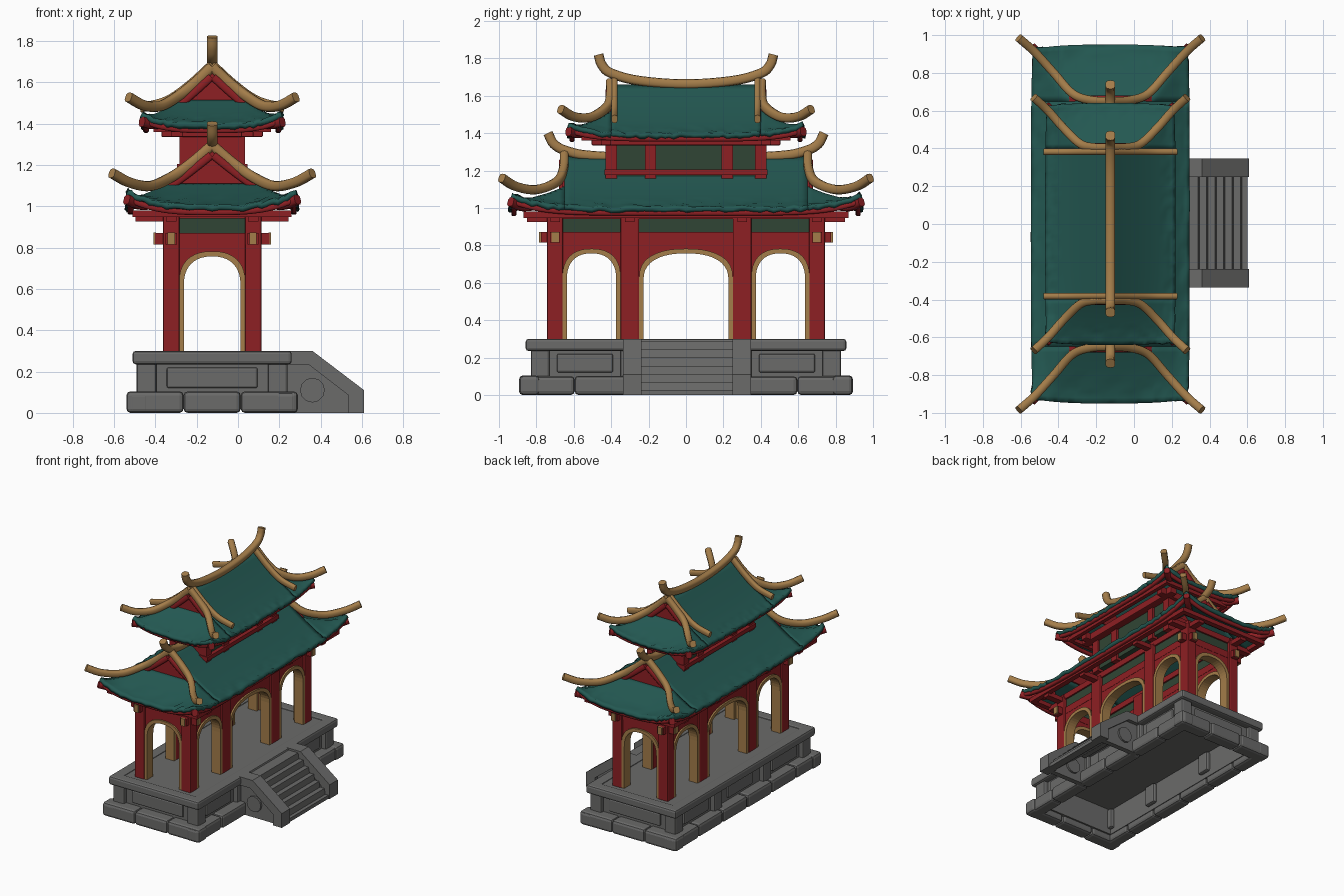
import bpy, bmesh, math, random
from mathutils import Vector

if "Cube" in bpy.data.objects:
    bpy.data.objects.remove(bpy.data.objects["Cube"])
random.seed(4)
CX = -0.125          # centre line of the pavilion

def material(name, col):
    m = bpy.data.materials.new(name)
    m.diffuse_color = (*col, 1)
    m.use_nodes = True
    m.node_tree.nodes["Principled BSDF"].inputs["Base Color"].default_value = m.diffuse_color
    return m
RED = material("lacquer_red", (0.27, 0.014, 0.017))
TEAL = material("tile_teal", (0.017, 0.098, 0.084))
GOLD = material("gold_trim", (0.37, 0.205, 0.068))
STONE = material("grey_stone", (0.145, 0.145, 0.142))
PANEL = material("dark_green_panel", (0.03, 0.06, 0.035))

def add(name, verts, faces, mat, smooth=False, cx=CX):
    me = bpy.data.meshes.new(name)
    me.from_pydata([tuple(v) for v in verts], [], faces)
    bm = bmesh.new(); bm.from_mesh(me)
    bmesh.ops.recalc_face_normals(bm, faces=bm.faces)
    bm.to_mesh(me); bm.free()
    me.materials.append(mat)
    for p in me.polygons:
        p.use_smooth = smooth
    o = bpy.data.objects.new(name, me)
    o.location.x = cx
    bpy.context.collection.objects.link(o)
    return o

def box(name, x0, x1, y0, y1, z0, z1, mat, bevel=0, cx=CX):
    v = [(x, y, z) for x in (x0, x1) for y in (y0, y1) for z in (z0, z1)]
    f = [(0, 1, 3, 2), (4, 6, 7, 5), (0, 4, 5, 1), (2, 3, 7, 6), (0, 2, 6, 4), (1, 5, 7, 3)]
    o = add(name, v, f, mat, cx=cx)
    if bevel:
        b = o.modifiers.new("bevel", 'BEVEL')
        b.width, b.segments = bevel, 2
    return o

def prism(name, pts, axis, pos, depth, mat, cx=CX):
    """Extrude a profile (horizontal, z) along axis, centred on pos."""
    n = len(pts)
    v = []
    for d in (pos - depth / 2, pos + depth / 2):
        v += [(d, p, z) if axis == 'x' else (p, d, z) for p, z in pts]
    f = [tuple(range(n)), tuple(range(2 * n - 1, n - 1, -1))]
    f += [(i, (i + 1) % n, n + (i + 1) % n, n + i) for i in range(n)]
    return add(name, v, f, mat, cx=cx)

def tube(name, pts, w, h, mat, steps=6, sides=10):
    """Sweep an oval section along a smoothed path."""
    P = [Vector(p) for p in pts]
    P = [2 * P[0] - P[1]] + P + [2 * P[-1] - P[-2]]
    path = []
    for a, b, c, d in zip(P, P[1:], P[2:], P[3:]):
        for k in range(steps):
            t = k / steps
            path.append(0.5 * (2 * b + (c - a) * t + (2 * a - 5 * b + 4 * c - d) * t * t
                               + (3 * b - a - 3 * c + d) * t ** 3))
    path.append(P[-2])
    v, f = [], []
    for i, p in enumerate(path):
        t = (path[min(i + 1, len(path) - 1)] - path[max(i - 1, 0)]).normalized()
        s = t.cross(Vector((0, 0, 1))).normalized()
        u = s.cross(t)
        for k in range(sides):
            a = 2 * math.pi * (k + .5) / sides
            sq = lambda q: math.copysign(abs(q) ** 0.7, q)
            v.append(p + s * sq(math.cos(a)) * w / 2 + u * sq(math.sin(a)) * h / 2)
    m = len(path)
    for i in range(m - 1):
        for k in range(sides):
            k2 = (k + 1) % sides
            f.append((i * sides + k, i * sides + k2, (i + 1) * sides + k2, (i + 1) * sides + k))
    f += [tuple(range(sides)), tuple(range((m - 1) * sides, m * sides))]
    o = add(name, v, f, mat, True)
    for p in o.data.polygons[-2:]:
        p.use_smooth = False
    return o

# ---- stone base: footing blocks, recessed wall, posts, rim and floor
BX, BY = 0.415, 0.893
for s in (-1, 1):
    for i in range(6):
        y0 = -BY + i * 2 * BY / 6
        j = random.uniform(-.012, 0)
        box("footing_side", *sorted((s * (BX - .11), s * (BX + j))), y0, y0 + 2 * BY / 6, 0, .105 + j / 2, STONE, .02)
    for i in range(3):
        x0 = -BX + i * 2 * BX / 3
        j = random.uniform(-.012, 0)
        box("footing_end", x0, x0 + 2 * BX / 3, *sorted((s * (BY - .11), s * (BY + j))), 0, .105 + j / 2, STONE, .02)
    box("base_wall_side", *sorted((s * .30, s * .33)), -.80, .80, .05, .25, STONE)
    box("base_wall_end", -.33, .33, *sorted((s * .77, s * .80)), .05, .25, STONE)
    box("rim_side", *sorted((s * .30, s * .385)), -.857, .857, .235, .30, STONE, .015)
    box("rim_end", -.385, .385, *sorted((s * .77, s * .857)), .235, .30, STONE, .015)
    for y in (-.78, -.3, .3, .78):
        box("base_post", *sorted((s * .27, s * .365)), y - .05, y + .05, .09, .245, STONE, .012)
    for y in (-.54, 0, .54):
        box("base_panel", *sorted((s * .32, s * .345)), y - .15, y + .15, .12, .22, STONE, .01)
    box("end_panel", -.22, .22, *sorted((s * .79, s * .812)), .12, .22, STONE, .01)
box("floor", -.32, .32, -.79, .79, .25, .292, STONE)

# ---- staircase on the right side
steps = [(.26, .285)]
for i in range(6):
    x, z = .34 + i * .045, .285 - i * .043
    steps += [(x, z), (x + .008, z - .043)]
steps += [(.60, .027), (.60, 0), (.54, 0), (.30, .20), (.26, .20)]
prism("stair_steps", steps, 'y', .005, .49, STONE, 0)
for y in (-.287, .298):
    rail = [(.23, .30), (.36, .30), (.61, .11), (.61, 0), (.535, 0), (.535, .085), (.34, .235), (.23, .235)]
    prism("stair_cheek", rail, 'y', y, .10, STONE, 0)
    prism("stair_side_panel", [(.23, .25), (.34, .25), (.55, .09), (.55, 0), (.23, 0)], 'y', y, .04, STONE, 0)
    prism("stair_scroll", [(.36 + .06 * math.cos(a * math.pi / 6), .11 + .06 * math.sin(a * math.pi / 6))
                           for a in range(12)], 'y', y, .07, STONE, 0)

# ---- columns
COLX = .198
for sx in (-1, 1):
    for y, w in ((-.70, .043), (-.30, .05), (.30, .05), (.70, .043)):
        box("column", sx * COLX - .04, sx * COLX + .04, y - w, y + w, .285, .96, RED, .008)

# ---- arches between columns
def arch(axis, mid, half, pos):
    def curve(h, top, rise):
        return [(mid - h, .29)] + [(mid - h * math.copysign(abs(math.cos(a)) ** .85, math.cos(a)),
                top - rise + rise * math.sin(a) ** .85) for a in [math.pi * k / 20 for k in range(21)]] + [(mid + h, .29)]
    outer, inner = curve(half, .782, .15), curve(half - .023, .757, .14)
    prism("arch_trim", outer + inner[::-1], axis, pos, .075, GOLD)
    prism("arch_wall", outer[1:-1] + [(mid + half, .83), (mid - half, .83)], axis, pos, .05, RED)
for s in (-1, 1):
    arch('y', 0, .16, s * .70)
    arch('x', 0, .25, s * COLX)
    for m in (-.505, .505):
        arch('x', m, .155, s * COLX)
    # tie beams with gold ends, frieze panels and top plates
    box("tie_beam_long", s * COLX - .027, s * COLX + .027, -.775, .775, .815, .87, RED)
    box("tie_beam_cross", -.277, .277, s * .70 - .027, s * .70 + .027, .815, .87, RED)
    box("frieze_long", s * COLX - .018, s * COLX + .018, -.68, .68, .87, .945, PANEL)
    box("frieze_cross", -.19, .19, s * .70 - .018, s * .70 + .018, .87, .945, PANEL)
    box("top_plate_long", s * COLX - .03, s * COLX + .03, -.74, .74, .94, .985, RED)
    box("top_plate_cross", -.23, .23, s * .70 - .03, s * .70 + .03, .94, .985, RED)
    for t in (-1, 1):
        box("beam_cap", s * COLX - .017, s * COLX + .017, *sorted((t * .77, t * .785)), .815, .872, GOLD)
        box("beam_cap", *sorted((s * .272, s * .285)), t * .70 - .02, t * .70 + .02, .815, .872, GOLD)
    # purlins and outriggers carrying the lower eave
    box("purlin_long", *sorted((s * .345, s * .385)), -.87, .87, .947, .98, RED)
    box("purlin_end", -.385, .385, *sorted((s * .83, s * .87)), .947, .98, RED)
    for y in (-.70, -.30, .30, .70):
        box("outrigger", *sorted((s * .2, s * .37)), y - .025, y + .025, .925, .96, RED)
    for x in (-COLX, COLX):
        box("outrigger_end", x - .025, x + .025, *sorted((s * .70, s * .85)), .925, .96, RED)

# ---- curved hip-and-gable roof
def roof(tag, a, b, gx, gy, ze, zr, lift, k):
    def point(x, y, jitter=True):
        us = gx + max(0, abs(y) - gy) / (b - gy) * (a - gx) if abs(y) >= gy + 1e-6 else 0
        u = max(abs(x), us)
        pq = (abs(x) / a) ** 3 * (abs(y) / b) ** k
        z = ze + (zr - ze) * max(0, 1 - u / a) ** 1.25 + lift * pq
        if jitter and u > .8 * a:
            z += random.uniform(-.011, .006) * (u / a) ** 4
        return (x * (1 - .03 * pq), y * (1 - .025 * pq), z)
    n = 10
    side = [gx + (a - gx) * i / n for i in range(n + 1)]
    mid = [gx * i / 6 for i in range(6)]
    half = mid + side
    xs = [-x for x in half[:0:-1]] + half
    skirt = [gy + 2e-6 + (b - gy) * i / n for i in range(n + 1)]
    rows = {"main": [-gy + 2 * gy * i / 36 for i in range(37)],
            "front_skirt": [-y for y in skirt[::-1]], "back_skirt": skirt}
    for part, ys in rows.items():
        w = len(xs)
        v = [point(x, y) for y in ys for x in xs]
        f = [(j * w + i, j * w + i + 1, (j + 1) * w + i + 1, (j + 1) * w + i)
             for j in range(len(ys) - 1) for i in range(w - 1)]
        o = add(f"{tag}_roof_{part}", v, f, TEAL, True)
        if sum(p.normal.z for p in o.data.polygons) < 0:
            o.data.flip_normals()
        m = o.modifiers.new("thickness", 'SOLIDIFY')
        m.thickness, m.offset = .026, -1
    base = ze + (zr - ze) * (1 - gx / a) ** 1.25 - .02
    for s in (-1, 1):
        # gable wall and barge boards
        tri = [(x, point(x, 0)[2]) for x in xs if abs(x) <= gx + 1e-6]
        prism(tag + "_gable", [(-gx, base)] + tri + [(gx, base)], 'y', s * (gy - .005), .03, RED)
        for t in (-1, 1):
            tube(tag + "_barge_board", [(t * x, s * (gy + .015), point(x, 0)[2] - .03) for x in (.005, gx / 2, gx * .95)],
                 .03, .04, RED, 3, 8)
            # corner hip rafter
            tube(tag + "_hip_rafter", [(t * x, s * y, point(x, y, False)[2] - .045) for x, y in
                 ((a * .55, b - .45 * a), (a * .8, b - .2 * a), (a * .985, b - .012))], .045, .05, RED, 4, 8)
        # red fascia under the eaves
        tube(tag + "_fascia_side", [(s * (a - .025), y, point(a - .02, y, False)[2] - .038)
             for y in [b * .96 * q / 8 for q in range(-8, 9)]], .03, .03, RED, 2, 8)
        tube(tag + "_fascia_end", [(x, s * (b - .03), point(x, b - .02, False)[2] - .038)
             for x in [a * .95 * q / 6 for q in range(-6, 7)]], .03, .03, RED, 2, 8)

roof("lower", .42, .95, .22, .65, 1.005, 1.28, .08, 6)
roof("upper", .345, .64, .16, .40, 1.40, 1.66, .06, 5)

# ---- gold ridges
LOW = [(0, .65, 1.295), (.1, .655, 1.21), (.2, .69, 1.14), (.3, .80, 1.098), (.4, .91, 1.115), (.485, .985, 1.16)]
TOP = [(0, .405, 1.675), (.08, .405, 1.60), (.16, .425, 1.537), (.25, .51, 1.485), (.33, .60, 1.488), (.405, .67, 1.528)]
for sx in (-1, 1):
    for sy in (-1, 1):
        for nm, path in (("lower_hip_ridge", LOW), ("upper_hip_ridge", TOP)):
            tube(nm, [(sx * x, sy * y, z) for x, y, z in path], .046, .05, GOLD)
        tube("gable_ridge", [(sx * x, sy * .382, z) for x, z in ((0, 1.685), (.11, 1.585), (.22, 1.51), (.35, 1.475))],
             .034, .045, GOLD)
for nm, half in (("lower_main_ridge", [(.738, 1.40), (.705, 1.34), (.63, 1.302), (.48, 1.277)]),
                 ("upper_main_ridge", [(.468, 1.82), (.45, 1.765), (.40, 1.72), (.25, 1.68)])):
    mid_z = half[-1][1] - .018
    tube(nm, [(0, -y, z) for y, z in half] + [(0, 0, mid_z)] + [(0, y, z) for y, z in half[::-1]], .052, .052, GOLD)

# ---- upper storey
box("upper_panels", -.14, .14, -.40, .40, 1.10, 1.40, PANEL)
for s in (-1, 1):
    box("upper_end_wall", -.15, .15, *sorted((s * .39, s * .425)), 1.08, 1.40, RED)
    for y in (-.40, -.19, .22, .40):
        box("upper_column", *sorted((s * .11, s * .158)), y - .03, y + .03, 1.08, 1.39, RED)
    box("upper_sill", *sorted((s * .13, s * .17)), -.435, .435, 1.175, 1.205, RED)
    box("upper_sill_end", -.17, .17, *sorted((s * .40, s * .435)), 1.175, 1.205, RED)
    box("upper_beam_long", *sorted((s * .14, s * .20)), -.505, .505, 1.335, 1.39, RED, .006)
    box("upper_beam_cross", -.245, .245, *sorted((s * .40, s * .455)), 1.335, 1.39, RED, .006)
    box("upper_purlin", *sorted((s * .255, s * .285)), -.54, .54, 1.36, 1.39, RED)
    box("upper_purlin_end", -.285, .285, *sorted((s * .53, s * .56)), 1.36, 1.39, RED)
